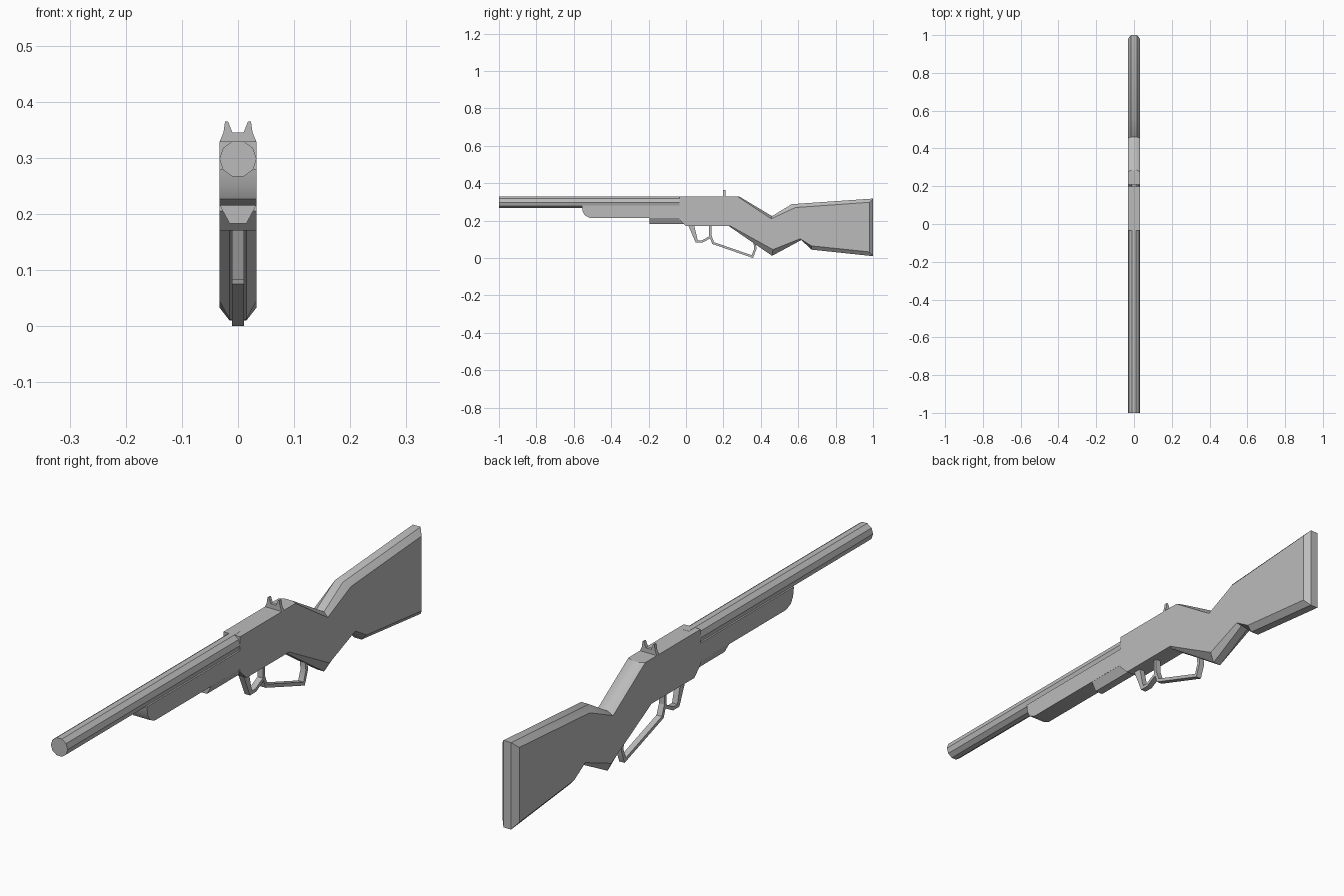
import bpy
import math
from mathutils import Vector

cube = bpy.data.objects.get("Cube")
if cube:
    bpy.data.objects.remove(cube, do_unlink=True)

HALF = 0.033    # half width of the body
RIDGE = 0.015   # half width of the flat left between chamfers

steel = bpy.data.materials.new("plain grey")
steel.use_nodes = True
GREY = (0.5, 0.5, 0.5, 1)
steel.diffuse_color = GREY
steel.node_tree.nodes["Principled BSDF"].inputs["Base Color"].default_value = GREY


def finish(obj):
    obj.data.materials.append(steel)
    bpy.ops.object.select_all(action='DESELECT')
    obj.select_set(True)
    bpy.context.view_layer.objects.active = obj
    bpy.ops.object.mode_set(mode='EDIT')
    bpy.ops.mesh.select_all(action='SELECT')
    bpy.ops.mesh.normals_make_consistent(inside=False)
    bpy.ops.object.mode_set(mode='OBJECT')
    bpy.ops.object.shade_smooth_by_angle(angle=math.radians(30))


def layered(name, layers, axis="x"):
    """Skin matching outlines, each given as (offset along axis, points)."""
    verts, faces = [], []
    n = len(layers[0][1])
    for offset, points in layers:
        verts += [(offset, a, b) if axis == "x" else (a, offset, b) for a, b in points]
    for k in range(len(layers) - 1):
        for i in range(n):
            j = (i + 1) % n
            faces.append((k * n + i, k * n + j, k * n + n + j, k * n + n + i))
    faces.append(tuple(range(n)))
    faces.append(tuple(range(len(verts) - n, len(verts))))
    mesh = bpy.data.meshes.new(name)
    mesh.from_pydata(verts, [], faces)
    obj = bpy.data.objects.new(name, mesh)
    bpy.context.collection.objects.link(obj)
    finish(obj)


def plate(name, points, half):
    layered(name, [(-half, points), (half, points)])


def strip(name, path, half, thick):
    """Bent flat bar following a path in the side plane, with mitred corners."""
    pts = [Vector(p) for p in path]
    left, right = [], []
    for i, p in enumerate(pts):
        dirs = [(b - a).normalized() for a, b in zip(pts, pts[1:])][max(i - 1, 0):i + 1]
        normals = [Vector((-d.y, d.x)) for d in dirs]
        miter = sum(normals, Vector((0, 0)))
        miter *= thick / 2 * len(normals) / miter.length_squared * (1 if len(normals) == 1 else
                 miter.length_squared / (2 * (1 + normals[0].dot(normals[1]))))
        left.append(tuple(p + miter))
        right.append(tuple(p - miter))
    plate(name, left + right[::-1], half)


# Receiver and stock: ridge outline and matching flat side outline
ridge = [(-.035, .329), (.285, .329), (.46, .224), (.565, .288), (1, .318), (1, .01),
         (.67, .045), (.62, .098), (.46, .012), (.23, .17), (0, .17), (-.035, .205)]
side = [(-.035, .329), (.275, .329), (.455, .21), (.585, .27), (.98, .298), (.98, .033),
        (.672, .065), (.61, .103), (.465, .045), (.24, .17), (0, .17), (-.035, .205)]
layered("receiver_and_stock", [(-HALF, side), (-RIDGE, ridge), (RIDGE, ridge), (HALF, side)])

# Barrel
bpy.ops.mesh.primitive_cylinder_add(vertices=10, radius=HALF, depth=1,
                                    location=(0, -.5, .298), rotation=(math.pi / 2, 0, 0))
barrel = bpy.context.object
barrel.name = "barrel"
# Turn so that a flat faces up
barrel.rotation_euler = (math.pi / 2, math.pi / 10, 0)
bpy.ops.object.transform_apply(location=False, rotation=True, scale=False)
finish(barrel)

# Fore-end under the barrel with a rounded nose
plate("fore_end", [(-.02, .28), (-.557, .28), (-.552, .248), (-.54, .227),
                   (-.515, .215), (-.02, .215)], HALF)

# Tapered block beneath the fore-end
taper = [(-HALF, .216), (HALF, .216), (RIDGE, .183), (-RIDGE, .183)]
layered("lower_block", [(-.195, taper), (.01, taper)], axis="y")

# Notched rear sight
half_sight = [(.033, .328), (.026, .345), (.023, .365), (.018, .365), (.01, .345)]
notch = half_sight + [(-x, z) for x, z in reversed(half_sight)]
layered("rear_sight", [(.198, notch), (.21, notch)], axis="y")

# Lever loops and the wedge at the front of the guard
plate("guard_wedge", [(.01, .18), (.042, .18), (.064, .09), (.052, .082)], .0105)
strip("trigger_guard", [(.052, .088), (.085, .088), (.13, .112), (.13, .18)], .0105, .012)
strip("lever_loop", [(.13, .12), (.145, .08), (.355, .0075), (.371, .05), (.364, .1)],
      .0105, .012)
